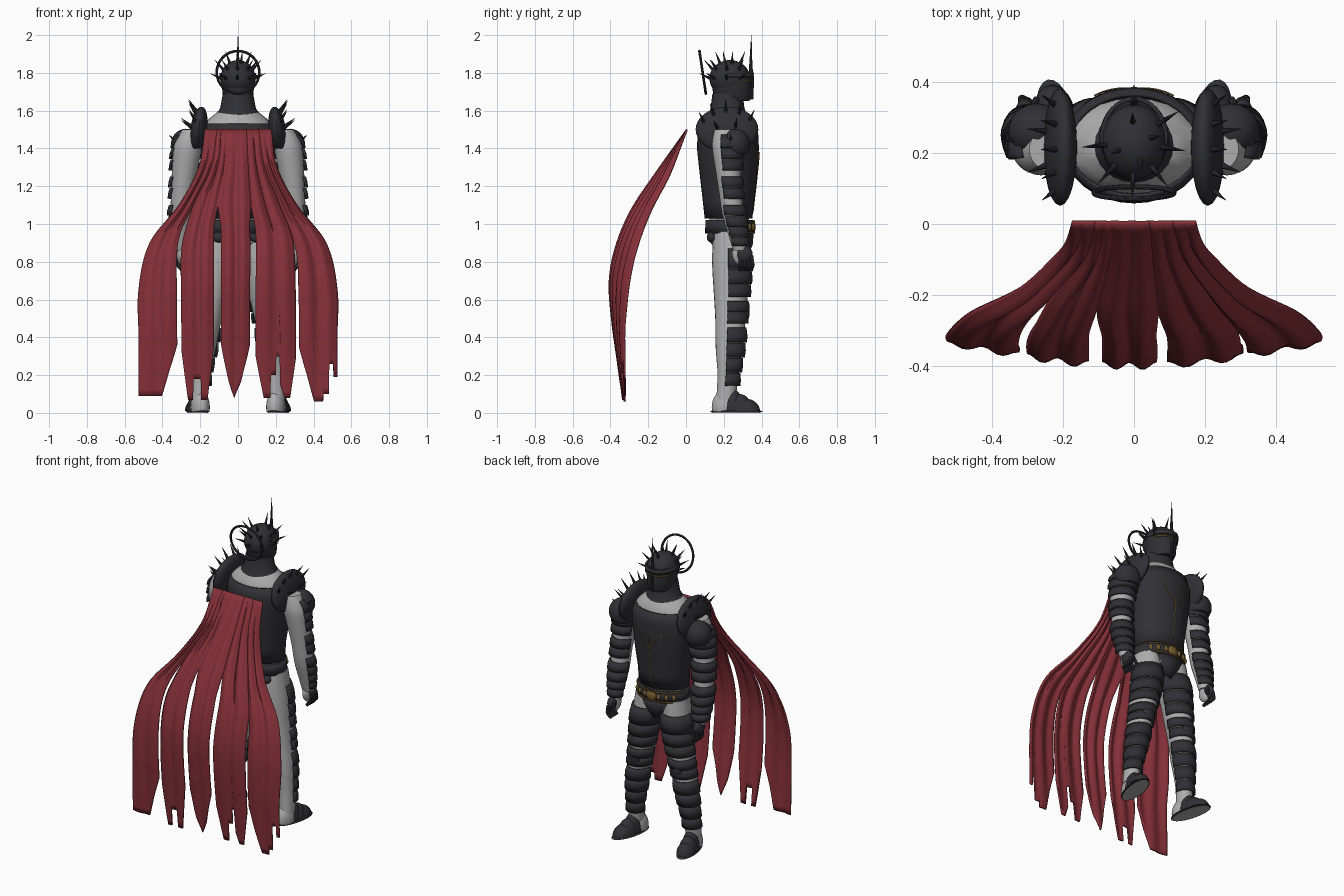
import bpy, bmesh, math
from mathutils import Matrix, Vector, Euler

old_cube = bpy.data.objects.get("Cube")
if old_cube:
    bpy.data.objects.remove(old_cube, do_unlink=True)


def make_material(name, colour):
    material = bpy.data.materials.new(name)
    material.use_nodes = True
    material.diffuse_color = (*colour, 1)
    material.node_tree.nodes["Principled BSDF"].inputs["Base Color"].default_value = (*colour, 1)
    return material


RED = make_material("cape red", (0.24, 0.03, 0.04))
GREY = make_material("undersuit grey", (0.42, 0.42, 0.42))
BLACK = make_material("armour black", (0.03, 0.03, 0.036))
GOLD = make_material("trim gold", (0.2, 0.12, 0.03))


def finish(name, bm, material, side=1, thickness=0, angle=40):
    """Turn a bmesh into a shaded object, mirrored in x when side is -1."""
    if side < 0:
        bmesh.ops.scale(bm, vec=(-1, 1, 1), verts=bm.verts)
    bmesh.ops.recalc_face_normals(bm, faces=bm.faces)
    mesh = bpy.data.meshes.new(name)
    bm.to_mesh(mesh)
    bm.free()
    mesh.materials.append(material)
    obj = bpy.data.objects.new(name, mesh)
    bpy.context.collection.objects.link(obj)
    if thickness:
        solid = obj.modifiers.new("thickness", "SOLIDIFY")
        solid.thickness = thickness
        solid.offset = 0
    bpy.ops.object.select_all(action="DESELECT")
    obj.select_set(True)
    bpy.context.view_layer.objects.active = obj
    bpy.ops.object.shade_smooth_by_angle(angle=math.radians(angle))
    return obj


def spline(t, xs, ys):
    """Smooth curve through the points; xs must fall."""
    t = min(max(t, xs[-1]), xs[0])
    i = next(k for k in range(len(xs) - 1) if t >= xs[k + 1])

    def slope(k):
        a, b = max(k - 1, 0), min(k + 1, len(xs) - 1)
        return (ys[b] - ys[a]) / (xs[b] - xs[a])
    h = xs[i + 1] - xs[i]
    f = (t - xs[i]) / h
    g = f * f * (3 - 2 * f)
    return (ys[i] * (1 - g) + ys[i + 1] * g
            + h * f * (1 - f) * ((1 - f) * slope(i) - f * slope(i + 1)))


def loft(name, rings, material, side=1, middle=90, arc=360, n=24, thickness=0):
    """Skin elliptical rings (x, y, z, rx, ry), whole or over part of the turn."""
    bm = bmesh.new()
    whole = arc == 360
    rows = []
    for x, y, z, rx, ry in rings:
        angles = [math.radians(middle - arc / 2 + arc * k / n) for k in range(n if whole else n + 1)]
        rows.append([bm.verts.new((x + rx * math.cos(a), y + ry * math.sin(a), z)) for a in angles])
    for r, q in zip(rows, rows[1:]):
        for k in range(n):
            j = (k + 1) % len(r)
            bm.faces.new((r[k], r[j], q[j], q[k]))
    if whole and not thickness:
        bm.faces.new(rows[0])
        bm.faces.new(rows[-1])
    return finish(name, bm, material, side, thickness)


def ball(name, centre, size, material, side=1, turn=(0, 0, 0), cut=None):
    """Ellipsoid, optionally cut off below a height."""
    bm = bmesh.new()
    matrix = (Matrix.Translation(centre) @ Euler([math.radians(a) for a in turn]).to_matrix().to_4x4()
              @ Matrix.Diagonal((*size, 1)))
    bmesh.ops.create_uvsphere(bm, u_segments=24, v_segments=16, radius=1, matrix=matrix)
    if cut is not None:
        geom = bm.verts[:] + bm.edges[:] + bm.faces[:]
        bmesh.ops.bisect_plane(bm, geom=geom, plane_co=(0, 0, cut), plane_no=(0, 0, 1), clear_inner=True)
        bmesh.ops.holes_fill(bm, edges=[e for e in bm.edges if e.is_boundary])
    return finish(name, bm, material, side)


def rods(name, paths, r1, r2, material, side=1, n=8):
    """Tapered rods or spikes along each consecutive pair of points."""
    bm = bmesh.new()
    for path in paths:
        for a, b in zip(path, path[1:]):
            a, b = Vector(a), Vector(b)
            d = b - a
            matrix = Matrix.Translation((a + b) / 2) @ d.to_track_quat("Z", "Y").to_matrix().to_4x4()
            bmesh.ops.create_cone(bm, cap_ends=True, segments=n, radius1=r1, radius2=r2,
                                  depth=d.length, matrix=matrix)
    return finish(name, bm, material, side)


# Cape: five strips joined at the top, with pleats and ragged hems
CAPE_Z = (1.5, 1.3, 1.1, 0.9, 0.65, 0.4)
EDGES = ((-.175, -.205, -.31, -.465, -.525, -.525), (-.11, -.14, -.235, -.305, -.312, -.31),
         (-.055, -.075, -.105, -.108, -.108, -.108), (.045, .055, .068, .08, .078, .078),
         (.11, .14, .22, .295, .312, .315), (.175, .205, .31, .465, .525, .525))
SLITS = ((0, 0), (1.1, .012), (1.1, .02), (1.1, .016), (.93, .008), (0, 0))
HEMS = (((0, .09), (.6, .09), (1, .36)),
        ((0, .33), (.2, .07), (.35, .07), (.36, .18), (.6, .18), (.61, .07), (.8, .07), (1, .36)),
        ((0, .36), (.25, .17), (.45, .08), (.7, .17), (1, .36)),
        ((0, .3), (.2, .08), (.36, .08), (.37, .2), (.5, .2), (.51, .3), (.6, .3), (.61, .15),
         (.72, .08), (.85, .08), (1, .3)),
        ((0, .35), (.4, .06), (.63, .06), (.64, .1), (.78, .1), (.79, .26), (.9, .26), (.91, .19), (1, .19)))


def hem_height(t, hem):
    for (a, za), (b, zb) in zip(hem, hem[1:]):
        if t <= b:
            return za + (zb - za) * (t - a) / (b - a)
    return hem[-1][1]


def cape_edge(i, z, inward):
    start, gap = SLITS[i]
    return spline(z, CAPE_Z, EDGES[i]) + inward * gap * min(1, max(0, (start - z) * 8))


bm = bmesh.new()
for i, hem in enumerate(HEMS):
    columns = sorted({k / 14 for k in range(15)} | {p[0] for p in hem})
    grid = []
    for t in columns:
        bottom = hem_height(t, hem)
        column = []
        for row in range(41):
            z = 1.5 + (bottom - 1.5) * row / 40
            x = cape_edge(i, z, 1) * (1 - t) + cape_edge(i + 1, z, -1) * t
            u = x / spline(z, CAPE_Z, EDGES[5])
            y = spline(z, (1.5, 1.27, 1.07, .88, .7, .5, .3, .06),
                       (0.005, -.15, -.28, -.36, -.395, -.385, -.36, -.33))
            curl = spline(z, (1.5, 1.2, .75, .4, .06), (0, .07, .09, .04, .005))
            fold = spline(z, (1.5, 1.2, .7, .06), (0, .012, .01, .003))
            pleat = math.cos((i + t) * math.tau * 2)
            column.append(bm.verts.new((x, y + curl * u * u + fold * pleat, z)))
        grid.append(column)
    for a, b in zip(grid, grid[1:]):
        for k in range(40):
            bm.faces.new((a[k], b[k], b[k + 1], a[k + 1]))
bmesh.ops.remove_doubles(bm, verts=bm.verts, dist=0.0005)
finish("cape", bm, RED, thickness=0.01, angle=50)

# Torso: undersuit, cuirass, collar
loft("undersuit_torso", [(0, .235, .86, .07, .07), (0, .235, .9, .15, .105), (0, .23, 1, .15, .105),
                         (0, .225, 1.1, .13, .1), (0, .22, 1.45, .19, .135), (0, .22, 1.52, .19, .135),
                         (0, .22, 1.56, .15, .115), (0, .22, 1.6, .1, .09)], GREY)
CUIRASS = [(0, .225, 1.03, .155, .12), (0, .225, 1.12, .155, .13), (0, .225, 1.25, .175, .145),
           (0, .222, 1.4, .195, .158), (0, .222, 1.47, .197, .155), (0, .222, 1.53, .18, .143)]
loft("cuirass", CUIRASS, BLACK, n=32, thickness=.012)
loft("neck_guard", [(0, .22, 1.575, .125, .105), (0, .22, 1.61, .095, .09), (0, .22, 1.69, .08, .08)], BLACK)


def on_chest(x, z):
    ring = [spline(-z, [-r[2] for r in CUIRASS], [r[k] for r in CUIRASS]) for k in (3, 4)]
    return (x, .225 + ring[1] * math.sqrt(1 - (x / ring[0]) ** 2) + .006, z)


chest_lines = [[on_chest(0, 1.06 + k * .04) for k in range(9)]]
for s in (1, -1):
    chest_lines.append([on_chest(s * k * .022, 1.3 + k * .026) for k in range(6)])
rods("chest_trim", chest_lines, .003, .003, GOLD, n=6)

# Belt, buckle and hanging front plates
loft("belt", [(0, .23, .95, .163, .122), (0, .23, 1.02, .16, .12)], BLACK, n=32, thickness=.014)
for z in (.955, 1.015):
    loft("belt_trim", [(0, .23, z - .004, .166, .131), (0, .23, z + .004, .166, .131)],
         GOLD, arc=150, thickness=.006)
ball("belt_buckle", (0, .355, .985), (.035, .014, .032), GOLD)
for k in range(-3, 4):
    if k:
        a = math.radians(90 - k * 17)
        ball("belt_stud", (.168 * math.cos(a), .23 + .128 * math.sin(a), .985), (.012, .01, .018), GOLD)
loft("groin_plate", [(0, .24, .83, .035, .08), (0, .235, .89, .09, .112), (0, .23, .95, .14, .122)],
     BLACK, arc=170, thickness=.012)

# Helmet, visor, halo
loft("helmet_jaw", [(0, .25, 1.65, .065, .085), (0, .245, 1.68, .08, .1), (0, .24, 1.77, .09, .108),
                    (0, .235, 1.8, .09, .104)], BLACK)
ball("helmet_dome", (0, .232, 1.77), (.093, .108, .098), BLACK)
loft("helmet_brow", [(0, .24, 1.775, .092, .112), (0, .24, 1.8, .09, .113)], BLACK, arc=200, thickness=.012)
loft("visor_trim", [(0, .24, 1.757, .093, .112), (0, .24, 1.765, .093, .112)], GOLD, arc=130, thickness=.006)
rods("visor_ridge", [[(0, .347, 1.66), (0, .352, 1.77), (0, .345, 1.82)]], .009, .009, BLACK)
rods("brow_blade", [[(0, .342, 1.79), (0, .346, 2)]], .011, .001, BLACK)
halo = [(.113 * math.sin(k * math.tau / 32), .088 - .017 * math.cos(k * math.tau / 32),
         1.803 + .113 * math.cos(k * math.tau / 32)) for k in range(33)]
rods("halo", [halo], .007, .007, BLACK)
crown = []
for height, count, length in ((0, 8, .065), (30, 8, .07), (58, 4, .07)):
    for k in range(count):
        a = math.radians(-75 + 330 * (k + .5) / count + 75 - 195)
        e = math.radians(height)
        d = Vector((math.cos(a) * math.cos(e), math.sin(a) * math.cos(e), math.sin(e)))
        if d.y > .75:
            continue
        base = Vector((0, .232, 1.77)) + Vector((d.x * .088, d.y * .102, d.z * .092))
        crown.append([base, base + (d + Vector((0, 0, .45))).normalized() * length])
rods("helmet_spikes", crown, .009, .0008, BLACK)

# Limb paths: height, then x, y and radius
ARM = ((1.5, 1.42, 1.3, 1.18, 1.05, .95, .86), (.235, .262, .28, .293, .3, .303, .303),
       (.21, .213, .222, .232, .25, .27, .285), (.06, .076, .069, .06, .058, .048, .035))
LEG = ((.96, .8, .65, .5, .35, .2, .07), (.095, .11, .13, .155, .178, .198, .205),
       (.235, .238, .238, .235, .23, .222, .212), (.09, .1, .092, .08, .073, .055, .052))


def limb_ring(path, z, extra=0, narrow=1):
    x, y, r = (spline(z, path[0], values) for values in path[1:])
    return (x, y, z, r * narrow + extra, r + extra)


def limb(name, path, side, narrow=1):
    top, low = path[0][0], path[0][-1]
    loft(name, [limb_ring(path, top + (low - top) * k / 16, 0, narrow) for k in range(17)], GREY, side)


def bands(name, path, tops, side, middle, arc, narrow=1):
    for top, low in zip(tops, tops[1:]):
        rings = [limb_ring(path, top, .004, narrow), limb_ring(path, (top + low) / 2, .012, narrow),
                 limb_ring(path, low + .004, .013, narrow)]
        loft(name, rings, BLACK, side, middle, arc, 16, .01)


for side, word in ((1, "left"), (-1, "right")):
    # Arms with overlapping plates, and gauntlets
    limb(word + "_arm", ARM, side)
    bands(word + "_arm_plate", ARM, (1.47, 1.4, 1.34, 1.28), side, 65, 170)
    bands(word + "_elbow_plate", ARM, (1.25, 1.19, 1.13), side, 65, 190)
    bands(word + "_forearm_plate", ARM, (1.1, 1.04, .98, .93, .88), side, 65, 210)
    ball(word + "_hand", (.3, .285, .835), (.024, .04, .055), GREY, side, (15, 0, 0))
    ball(word + "_gauntlet", (.308, .308, .84), (.028, .045, .045), BLACK, side, (15, 0, 0))
    fingers = [[(.315, .285 + k * .02, .83), (.318, .29 + k * .021, .785), (.295, .285 + k * .02, .755)]
               for k in range(4)]
    rods(word + "_fingers", fingers, .012, .01, BLACK, side)
    rods(word + "_thumb", [[(.285, .33, .85), (.275, .352, .8)]], .012, .009, BLACK, side)
    # Shoulder guards
    ball(word + "_pauldron", (.208, .217, 1.5), (.045, .166, .122), BLACK, side, (0, -8, 0), 1.4)
    ball(word + "_shoulder_cap", (.272, .262, 1.42), (.082, .078, .085), BLACK, side, (0, 25, 0), 1.37)
    spikes = []
    for k, (y, z, lean) in enumerate(((.1, 1.53, -.3), (.15, 1.57, -.2), (.21, 1.59, 0), (.28, 1.58, .1),
                                      (.33, 1.54, .3), (.17, 1.5, -.3), (.26, 1.51, .1))):
        out = Vector((.8 if k > 4 else .4, lean, .6)).normalized()
        base = Vector((.235 if k > 4 else .215, y, z))
        spikes.append([base, base + out * .085])
    spikes.append([(.33, .24, 1.44), (.365, .235, 1.47)])
    rods(word + "_pauldron_spikes", spikes, .011, .0008, BLACK, side)
    # Legs with front plates, knee and hip pieces
    limb(word + "_leg", LEG, side, .86)
    bands(word + "_thigh_plate", LEG, (.87, .76, .68, .61), side, 85, 185, .86)
    bands(word + "_knee_plate", LEG, (.59, .53, .47), side, 85, 190, .86)
    bands(word + "_shin_plate", LEG, (.45, .37, .29, .21, .14), side, 85, 190, .86)
    ball(word + "_knee_cap", (.152, .312, .53), (.042, .025, .05), BLACK, side)
    rods(word + "_thigh_trim", [[(.145, .342, .7), (.15, .337, .63)]], .003, .003, GOLD, side)
    ball(word + "_hip_pouch", (.1, .135, .93), (.04, .025, .028), BLACK, side)
    # Boots: sole, grey heel, armoured toe
    turn = (0, 0, -12)
    ball(word + "_sole_tread", (.213, .267, .0), (.05, .135, .012), GREY, side, turn, 0)
    ball(word + "_sole", (.213, .267, .004), (.058, .143, .022), BLACK, side, turn, .004)
    ball(word + "_heel", (.2, .205, .03), (.05, .07, .09), GREY, side, turn, .008)
    for y, width, length, height in ((.25, .053, .055, .115), (.285, .056, .065, .09), (.315, .056, .078, .065)):
        x = .213 + (y - .267) * .22
        ball(word + "_boot_plate", (x, y, .01), (width, length, height), BLACK, side, turn, .01)
